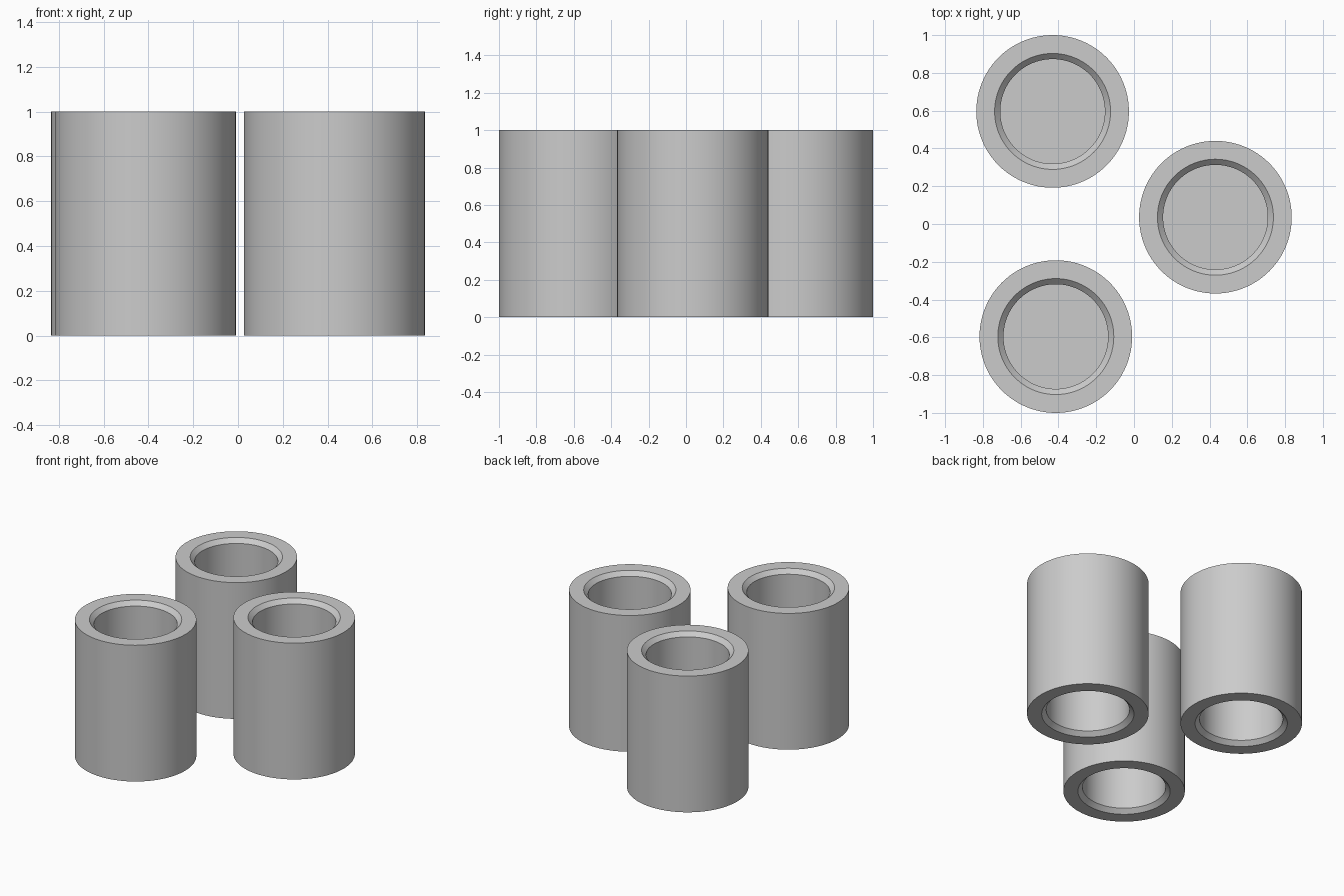
import bpy, bmesh, math

if "Cube" in bpy.data.objects:
    bpy.data.objects.remove(bpy.data.objects["Cube"])

SEGMENTS = 96
R_OUT, R_MOUTH, R_BORE = 0.404, 0.307, 0.277
HEIGHT, CHAMFER = 1.0, 0.03
WEB_LOW, WEB_HIGH = 0.45, 0.55
CENTRES = {
    "back_left_sleeve": (-0.431, 0.596),
    "right_sleeve": (0.431, 0.036),
    "front_left_sleeve": (-0.414, -0.596),
}

grey = bpy.data.materials.new("plain grey")
grey.diffuse_color = (0.6, 0.6, 0.6, 1.0)
grey.use_nodes = True
grey.node_tree.nodes["Principled BSDF"].inputs["Base Color"].default_value = grey.diffuse_color

# Half section from the lower web face, round the outside, to the upper web face
PROFILE = [
    (R_BORE, WEB_LOW),
    (R_BORE, CHAMFER),
    (R_MOUTH, 0),
    (R_OUT, 0),
    (R_OUT, HEIGHT),
    (R_MOUTH, HEIGHT),
    (R_BORE, HEIGHT - CHAMFER),
    (R_BORE, WEB_HIGH),
]


def make_sleeve(name, x, y):
    bm = bmesh.new()
    rings = []
    for r, z in PROFILE:
        rings.append([
            bm.verts.new((r * math.cos(a), r * math.sin(a), z))
            for a in (2 * math.pi * i / SEGMENTS for i in range(SEGMENTS))
        ])
    # Walls, rims and chamfers
    for low, high in zip(rings, rings[1:]):
        for i in range(SEGMENTS):
            j = (i + 1) % SEGMENTS
            bm.faces.new((low[i], low[j], high[j], high[i]))
    # Web closing the bore from both ends
    bm.faces.new(rings[0][::-1])
    bm.faces.new(rings[-1])
    bmesh.ops.recalc_face_normals(bm, faces=bm.faces)

    mesh = bpy.data.meshes.new(name)
    bm.to_mesh(mesh)
    bm.free()
    mesh.materials.append(grey)
    obj = bpy.data.objects.new(name, mesh)
    obj.location = (x, y, 0)
    bpy.context.collection.objects.link(obj)

    # Smooth round walls with crisp rims
    bpy.ops.object.select_all(action='DESELECT')
    obj.select_set(True)
    bpy.context.view_layer.objects.active = obj
    bpy.ops.object.shade_smooth_by_angle(angle=math.radians(30))


for sleeve_name, (cx, cy) in CENTRES.items():
    make_sleeve(sleeve_name, cx, cy)
